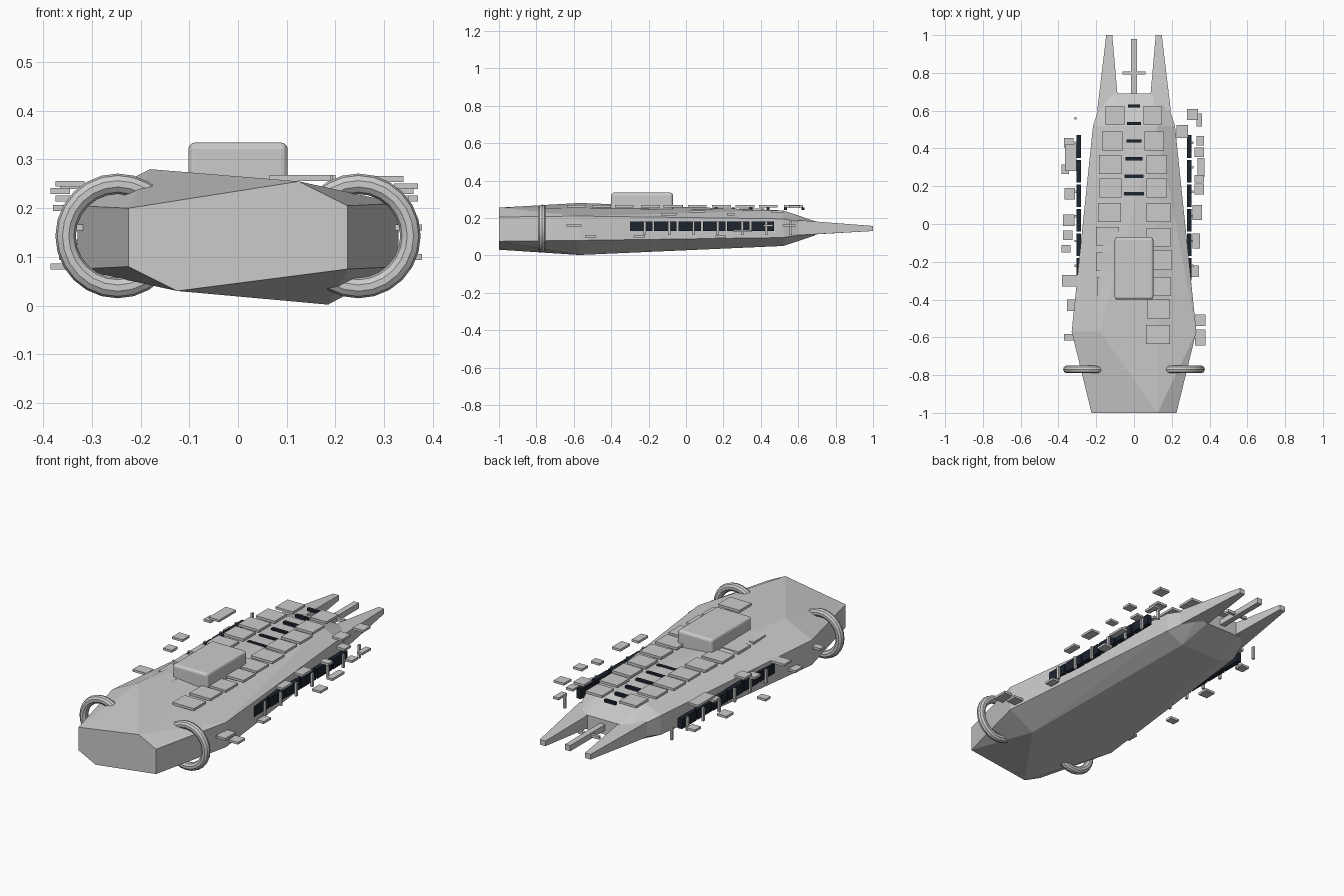
import bpy, bmesh
from mathutils import Matrix

dark = bpy.data.materials.new("dark_panel")
dark.diffuse_color = (0.012, 0.018, 0.028, 1)


def finish(name, bm, mat=None):
    me = bpy.data.meshes.new(name)
    bmesh.ops.recalc_face_normals(bm, faces=bm.faces)
    bm.to_mesh(me)
    bm.free()
    ob = bpy.data.objects.new(name, me)
    bpy.context.collection.objects.link(ob)
    if mat:
        me.materials.append(mat)
    return ob


def boxes(name, items, mat=None):
    """items: (cx, cy, cz, sx, sy, sz), joined in one object"""
    bm = bmesh.new()
    for cx, cy, cz, sx, sy, sz in items:
        bmesh.ops.create_cube(bm, size=1, matrix=Matrix.Translation((cx, cy, cz))
                              @ Matrix.Diagonal((sx, sy, sz, 1)))
    return finish(name, bm, mat)


def convex(name, pts):
    bm = bmesh.new()
    for p in pts:
        bm.verts.new(p)
    bmesh.ops.convex_hull(bm, input=bm.verts)
    bmesh.ops.dissolve_limit(bm, angle_limit=0.005, verts=bm.verts, edges=bm.edges)
    return finish(name, bm)


# Faceted hull: stern-to-bow sections
sections = {
    -1.0: [(-.225, .2), (.125, .255), (.225, .205), (.225, .075), (-.125, .03), (-.225, .08)],
    -.57: [(-.33, .205), (-.18, .28), (.33, .21), (.33, .08), (.185, .002), (-.33, .075)],
    .52: [(-.217, .195), (-.12, .24), (.12, .24), (.217, .195),
          (.217, .095), (.12, .05), (-.12, .05), (-.217, .095)],
    .69: [(-.16, .165), (-.1, .182), (.1, .182), (.16, .165),
          (.16, .125), (.1, .107), (-.1, .107), (-.16, .125)],
}
convex("hull", [(x, y, z) for y, s in sections.items() for x, z in s])

# Tapered bow prongs and engine rings
for s, side in ((-1, "left"), (1, "right")):
    convex(side + "_prong",
           [(s * x, y, z) for x, y, zs in ((.08, .6, (.108, .188)), (.195, .6, (.108, .188)),
                                           (.09, .69, (.112, .18)), (.175, .69, (.112, .18)),
                                           (.115, 1, (.13, .157)), (.147, 1, (.13, .157)))
            for z in zs])
    bpy.ops.mesh.primitive_torus_add(major_radius=.107, minor_radius=.021,
                                     major_segments=24, minor_segments=10,
                                     location=(s * .247, -.77, .143), rotation=(1.5708, 0, 0))
    ring = bpy.context.object
    ring.name = side + "_ring"
    bpy.ops.object.shade_smooth_by_angle()

# Bow antenna with crossbar
boxes("bow_antenna", [(0, .82, .145, .03, .32, .03), (0, .8, .145, .12, .015, .015)])

# Rounded bridge block
bridge = boxes("bridge", [(0, -.235, .285, .204, .33, .1)])
bev = bridge.modifiers.new("bevel", 'BEVEL')
bev.width, bev.segments = .014, 3

# Deck tiles
right = [(.097, .575, .095), (.107, .44, .105), (.12, .315, .11), (.12, .19, .11),
         (.13, .06, .125), (.13, -.07, .125), (.145, -.19, .11), (.145, -.33, .1),
         (.13, -.45, .12), (.127, -.585, .125)]
left = [(-.1, .575, .1), (-.115, .44, .11), (-.125, .315, .12), (-.125, .19, .115),
        (-.13, .06, .12), (-.14, -.065, .12), (-.145, -.2, .11), (-.14, -.33, .11),
        (-.12, -.455, .1)]
boxes("deck_tiles", [(x, y, .262, w, .1, .013) for x, y, w in right + left])

# Dark deck slots
boxes("deck_slots", [(0, .625 - .093 * i, .25, .066 + .008 * i, .017, .014)
                     for i in range(6)], dark)

# Dark bay panels and thin posts along both flanks
boxes("bay_panels", [(s * .293, -.24 + .13 * i, .155, .025, .12, .052)
                     for s in (-1, 1) for i in range(6)], dark)
boxes("bay_posts", [(s * .31, -.22 + .13 * i, .145, .012, .013, .07)
                    for s in (-1, 1) for i in range(7)])

# Flat plates along the flanks: x, y, z, width, length
plates = [(.31, .58, .26, .06, .06), (.345, .55, .16, .03, .07), (.255, .49, .235, .06, .07),
          (.35, .44, .16, .04, .05), (.345, .38, .245, .05, .05), (.355, .3, .13, .035, .1),
          (.345, .24, .22, .05, .04), (.345, .185, .1, .05, .06), (.335, .06, .235, .05, .08),
          (.33, -.09, .22, .04, .08), (.325, -.25, .1, .04, .06), (.35, -.51, .1, .055, .06),
          (.35, -.6, .16, .055, .085),
          (-.345, .43, .13, .05, .05), (-.335, .35, .245, .06, .14), (-.365, .29, .235, .04, .05),
          (-.34, .16, .1, .055, .06), (-.345, .02, .25, .06, .06), (-.35, -.06, .22, .05, .05),
          (-.36, -.13, .08, .05, .04), (-.34, -.3, .2, .08, .06), (-.33, -.43, .11, .05, .06),
          (-.34, -.6, .16, .06, .035)]
boxes("flank_plates", [(x, y, z, w, l, .012) for x, y, z, w, l in plates])
